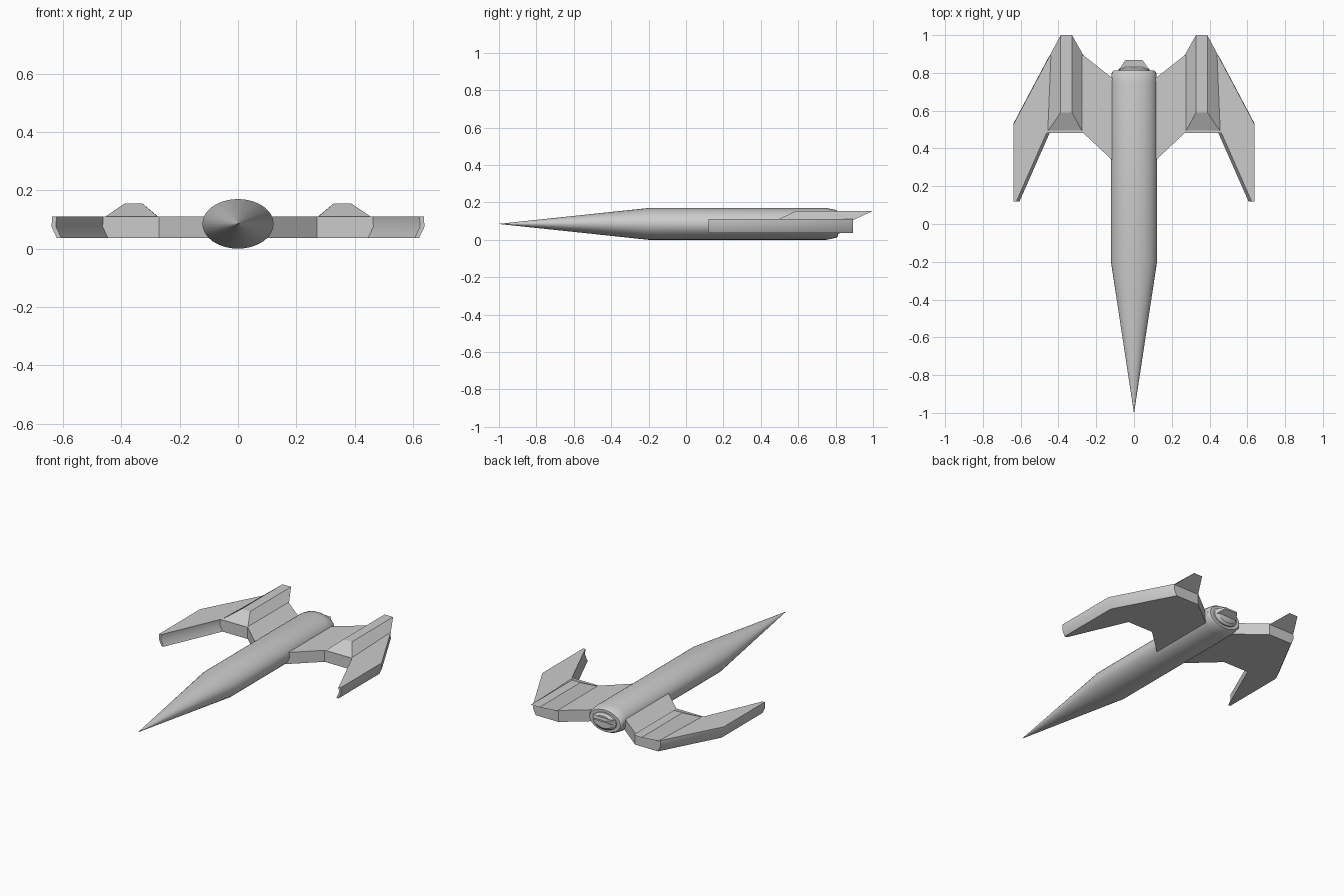
import bpy, math

if "Cube" in bpy.data.objects:
    bpy.data.objects.remove(bpy.data.objects["Cube"])

ZC = 0.085  # fuselage axis height


def make(name, verts, faces, smooth=None, mirror=False):
    me = bpy.data.meshes.new(name)
    me.from_pydata(verts, [], faces)
    ob = bpy.data.objects.new(name, me)
    bpy.context.collection.objects.link(ob)
    bpy.ops.object.select_all(action='DESELECT')
    bpy.context.view_layer.objects.active = ob
    ob.select_set(True)
    bpy.ops.object.mode_set(mode='EDIT')
    bpy.ops.mesh.select_all(action='SELECT')
    bpy.ops.mesh.normals_make_consistent(inside=False)
    bpy.ops.object.mode_set(mode='OBJECT')
    if smooth:
        bpy.ops.object.shade_smooth_by_angle(angle=math.radians(smooth))
    if mirror:
        m = ob.modifiers.new("mirror", 'MIRROR')
        m.use_mirror_merge = False
    return ob


def loft(name, rings, smooth=None, mirror=False):
    """Skin equal-length rings and cap both ends."""
    n = len(rings[0])
    verts = [v for r in rings for v in r]
    faces = [(k * n + i, k * n + (i + 1) % n, (k + 1) * n + (i + 1) % n, (k + 1) * n + i)
             for k in range(len(rings) - 1) for i in range(n)]
    faces += [tuple(range(n)), tuple(range((len(rings) - 1) * n, len(rings) * n))]
    return make(name, verts, faces, smooth, mirror)


def ellipse(y, rx, rz, n=32):
    return [(rx * math.cos(2 * math.pi * i / n), y,
             ZC + rz * math.sin(2 * math.pi * i / n)) for i in range(n)]


# Fuselage: needle nose, oval tube and chamfered tail
loft("fuselage", [ellipse(*p) for p in (
    (-1.0, 0.0005, 0.0005), (-0.2, 0.122, 0.085), (0.75, 0.122, 0.085),
    (0.80, 0.118, 0.075), (0.812, 0.108, 0.068))], smooth=30)

# Stepped exhaust ring
loft("exhaust_ring", [ellipse(*p) for p in (
    (0.80, 0.085, 0.055), (0.82, 0.082, 0.052), (0.832, 0.06, 0.038))], smooth=30)

# Exhaust lip: wedge overhanging towards the back
loft("exhaust_lip", [
    [(-0.08, 0.815, ZC - 0.01), (0.08, 0.815, ZC - 0.01),
     (0.08, 0.815, ZC + 0.025), (-0.08, 0.815, ZC + 0.025)],
    [(-0.045, 0.868, ZC + 0.02), (0.045, 0.868, ZC + 0.02),
     (0.045, 0.868, ZC + 0.03), (-0.045, 0.868, ZC + 0.03)]])

# Swept wing slab with edges tucked in at the bottom
outline = [(0.08, 0.305), (0.27, 0.483), (0.462, 0.483), (0.622, 0.12), (0.637, 0.12),
           (0.637, 0.53), (0.445, 0.893), (0.268, 0.893), (0.08, 0.745)]


def wing_ring(z, tuck):
    return [(x - tuck if x > 0.4 else x, y, z) for x, y in outline]


loft("wing", [wing_ring(0.037, 0.016), wing_ring(0.075, -0.002), wing_ring(0.11, 0.0)],
     smooth=30, mirror=True)

# Nacelle hump on the wing: sloped front, overhanging tail prong
loft("nacelle", [
    [(0.27, 0.483, 0.105), (0.462, 0.483, 0.105), (0.445, 0.893, 0.105), (0.268, 0.893, 0.105)],
    [(0.328, 0.59, 0.155), (0.388, 0.59, 0.155), (0.388, 1.0, 0.155), (0.328, 1.0, 0.155)]],
    mirror=True)
